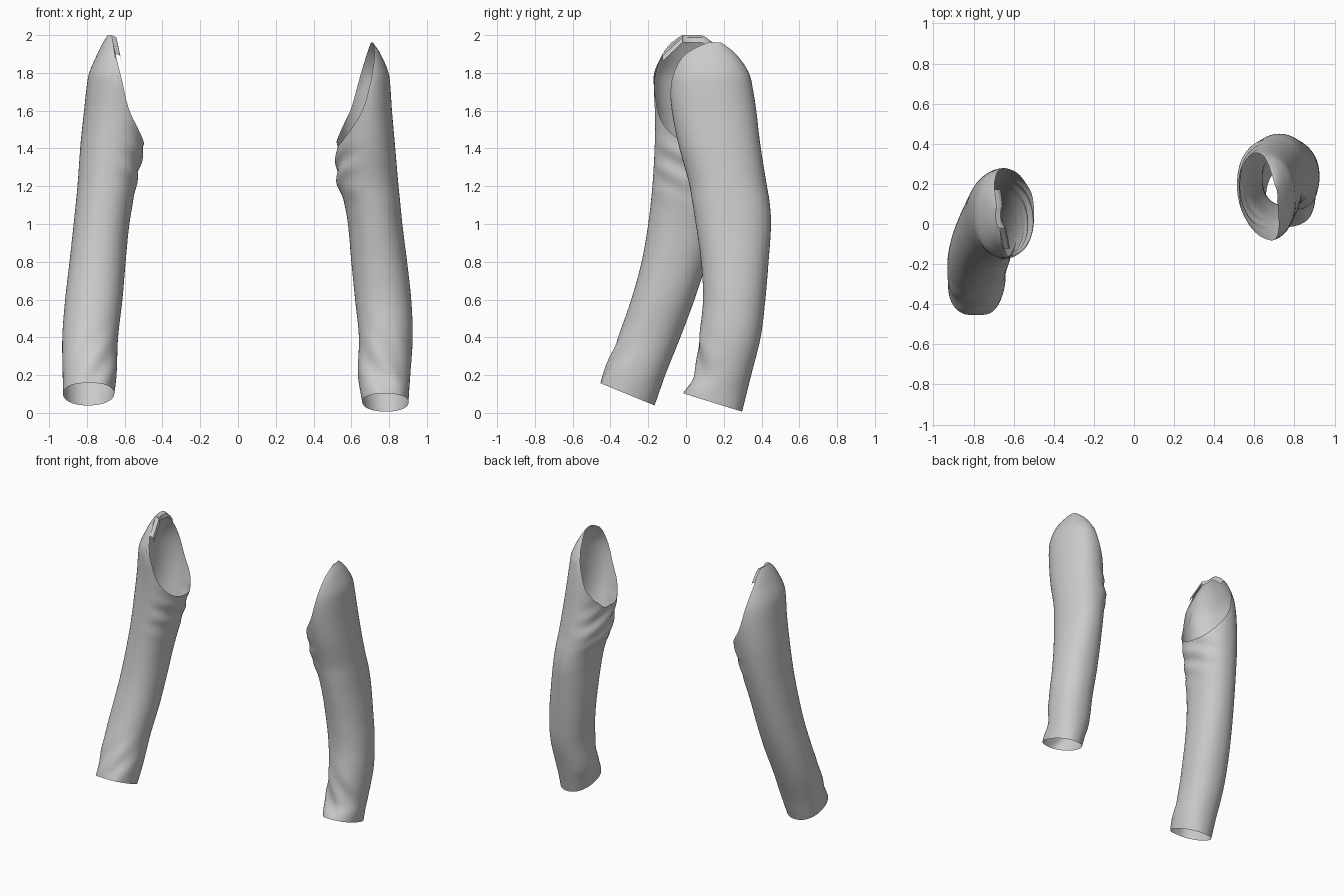
import bpy, math
from math import sin, cos, pi, exp

if "Cube" in bpy.data.objects:
    bpy.data.objects.remove(bpy.data.objects["Cube"])

COLS, ROWS = 72, 90


def curve(pts, z):
    """Smooth interpolation of rows (z, a, b, ...) at height z."""
    if z <= pts[0][0]:
        return pts[0][1:]
    if z >= pts[-1][0]:
        return pts[-1][1:]
    i = max(k for k in range(len(pts) - 1) if pts[k][0] <= z)
    p1, p2 = pts[i], pts[i + 1]
    p0, p3 = pts[max(i - 1, 0)], pts[min(i + 2, len(pts) - 1)]
    h = p2[0] - p1[0]
    t = (z - p1[0]) / h
    out = []
    for c in range(1, len(p1)):
        m1 = (p2[c] - p0[c]) / (p2[0] - p0[0]) * h
        m2 = (p3[c] - p1[c]) / (p3[0] - p1[0]) * h
        out.append((2*t**3 - 3*t*t + 1) * p1[c] + (t**3 - 2*t*t + t) * m1
                   + (3*t*t - 2*t**3) * p2[c] + (t**3 - t*t) * m2)
    return out


def mesh_object(name, verts, faces):
    me = bpy.data.meshes.new(name)
    me.from_pydata(verts, [], faces)
    me.update()
    ob = bpy.data.objects.new(name, me)
    bpy.context.collection.objects.link(ob)
    bpy.context.view_layer.objects.active = ob
    ob.select_set(True)
    bpy.ops.object.shade_smooth_by_angle(angle=math.radians(50))
    ob.select_set(False)
    return ob


def sleeve(name, side, section, armhole, yc, cuff, wrinkle):
    """Open cloth tube: sections trimmed by a slanted cuff and a curved armhole.
    section rows: z, outer |x|, inner |x|, front y, back y."""
    def point(a, z):
        xo, xi, y0, y1 = curve(section, z)
        c, s = cos(a), sin(a)
        e = 0.92
        px = math.copysign(abs(c) ** e, c)
        py = math.copysign(abs(s) ** e, s)
        x = (xo + xi) / 2 + px * (xo - xi) / 2
        y = (y0 + y1) / 2 + py * (y1 - y0) / 2
        # soft folds at the underarm and above the cuff
        w = wrinkle * (exp(-((z - 1.32) / 0.14) ** 2) * max(0, -c) * sin(48 * z + 5 * s)
                       + 0.8 * exp(-((z - 0.25) / 0.15) ** 2) * max(0, -s) * sin(30 * z + 6 * c))
        return x + w * c, y + w * s

    def trim_top(a):
        z = 1.3
        while z < section[-1][0]:
            x, y = point(a, z)
            if x < curve(armhole, z)[0] - side * 0.15 * (y - yc):
                break
            z += 0.002
        return min(z, section[-1][0])

    def trim_bottom(a):
        z = 0.1
        for _ in range(20):
            z = cuff[0] + cuff[1] * (point(a, z)[1] - cuff[2])
        return z

    verts, faces, rim = [], [], []
    for i in range(COLS):
        a = 2 * pi * i / COLS
        lo, hi = trim_bottom(a), trim_top(a)
        for j in range(ROWS + 1):
            z = lo + (hi - lo) * j / ROWS
            x, y = point(a, z)
            verts.append((side * x, y, z))
        rim.append(verts[-1])
    n = ROWS + 1
    for i in range(COLS):
        k = (i + 1) % COLS
        for j in range(ROWS):
            f = (i*n + j, k*n + j, k*n + j + 1, i*n + j + 1)
            faces.append(f if side > 0 else f[::-1])
    mesh_object(name, verts, faces)
    return rim


# Sleeve on the -x side, swung forward
left = [(0.00, .920, .670, -.510, -.180), (0.10, .926, .655, -.480, -.145),
        (0.20, .928, .643, -.440, -.110), (0.40, .930, .635, -.360, -.030),
        (0.60, .915, .612, -.290, .045), (0.80, .892, .595, -.235, .110),
        (1.00, .870, .575, -.200, .165), (1.20, .850, .540, -.178, .215),
        (1.43, .833, .495, -.165, .260), (1.60, .815, .475, -.165, .278),
        (1.72, .802, .475, -.170, .275), (1.80, .788, .480, -.168, .258),
        (1.90, .745, .530, -.125, .215), (1.96, .715, .580, -.080, .170),
        (2.00, .690, .640, -.020, .110)]
left_hole = [(1.40, .480), (1.44, .510), (1.50, .550), (1.60, .605),
             (1.75, .645), (1.90, .675), (2.00, .680)]
rim = sleeve("left_sleeve", -1, left, left_hole, 0.05, (0.16, -0.41, -0.46), 0.007)

# Sleeve on the +x side, bent at the elbow
right = [(0.00, .900, .668, -.025, .295), (0.10, .905, .650, -.015, .320),
         (0.20, .912, .635, .045, .345), (0.40, .925, .640, .070, .395),
         (0.60, .917, .620, .090, .420), (0.80, .895, .600, .080, .437),
         (1.00, .870, .582, .052, .450), (1.12, .858, .560, .033, .442),
         (1.22, .848, .525, .015, .425), (1.43, .830, .522, -.042, .392),
         (1.60, .815, .515, -.075, .372), (1.72, .807, .515, -.085, .353),
         (1.80, .797, .530, -.075, .333), (1.90, .755, .600, -.025, .265),
         (1.96, .715, .680, .080, .190)]
right_hole = [(1.36, .500), (1.44, .535), (1.50, .570), (1.60, .625),
              (1.70, .655), (1.85, .690), (1.96, .710)]
sleeve("right_sleeve", 1, right, right_hole, 0.15, (0.105, -0.31, -0.02), 0.008)

# Small turned-in seam strip along the top of the -x armhole
top = sorted((p for p in rim if p[2] > 1.90), key=lambda p: p[1])
verts, faces = [], []
for x, y, z in top:
    verts += [(x, y, z), (x + 0.025, y, z - 0.012), (x + 0.032, y, z - 0.04)]
for i in range(len(top) - 1):
    for j in range(2):
        faces.append((3*i + j, 3*i + j + 1, 3*i + j + 4, 3*i + j + 3))
mesh_object("shoulder_seam", verts, faces)
